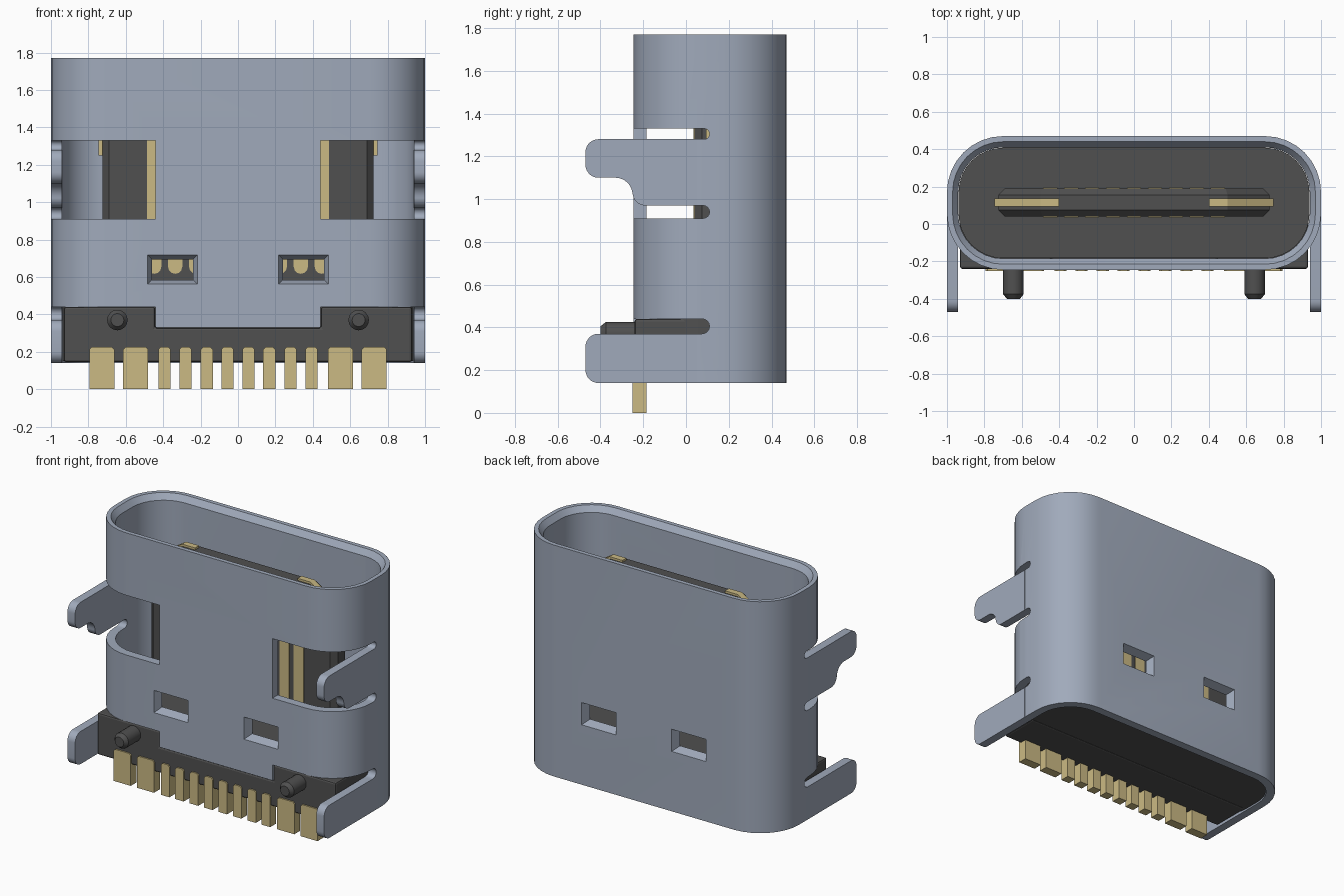
import bpy, bmesh, math

cube = bpy.data.objects.get("Cube")
if cube:
    bpy.data.objects.remove(cube, do_unlink=True)


def material(name, rgb):
    m = bpy.data.materials.new(name)
    m.diffuse_color = (*rgb, 1)
    m.use_nodes = True
    m.node_tree.nodes["Principled BSDF"].inputs["Base Color"].default_value = (*rgb, 1)
    return m


STEEL = material("blue grey steel", (0.352, 0.402, 0.497))
PLASTIC = material("dark plastic", (0.08, 0.08, 0.08))
GOLD = material("gold contact", (0.597, 0.491, 0.231))


def loft(name, rings, mat, tube=False, bevel=0, smooth=False):
    """Skin equal-length rings; cap the ends, or join last to first for a tube."""
    bm = bmesh.new()
    rows = [[bm.verts.new(p) for p in r] for r in rings]
    n = len(rows[0])
    pairs = list(zip(rows, rows[1:])) + ([(rows[-1], rows[0])] if tube else [])
    for a, b in pairs:
        for i in range(n):
            j = (i + 1) % n
            bm.faces.new((a[i], a[j], b[j], b[i]))
    if not tube:
        bm.faces.new(rows[0])
        bm.faces.new(rows[-1])
    bmesh.ops.recalc_face_normals(bm, faces=bm.faces)
    me = bpy.data.meshes.new(name)
    bm.to_mesh(me)
    bm.free()
    me.materials.append(mat)
    ob = bpy.data.objects.new(name, me)
    bpy.context.collection.objects.link(ob)
    if bevel:
        mod = ob.modifiers.new("edge_bevel", "BEVEL")
        mod.width, mod.segments, mod.limit_method = bevel, 2, "ANGLE"
    if smooth:
        smooth_shade(ob)
    return ob


def smooth_shade(ob):
    bpy.ops.object.select_all(action="DESELECT")
    ob.select_set(True)
    bpy.context.view_layer.objects.active = ob
    bpy.ops.object.shade_smooth_by_angle(angle=math.radians(30))


def prism(name, pts, axis, a, b, mat, **kw):
    """Extrude a flat outline along x, y or z from a to b."""
    place = {"x": lambda p, t: (t, p[0], p[1]),
             "y": lambda p, t: (p[0], t, p[1]),
             "z": lambda p, t: (p[0], p[1], t)}[axis]
    return loft(name, [[place(p, t) for p in pts] for t in (a, b)], mat, **kw)


def box(name, x, y, z, mat, **kw):
    pts = [(x[0], y[0]), (x[1], y[0]), (x[1], y[1]), (x[0], y[1])]
    return prism(name, pts, "z", z[0], z[1], mat, **kw)


def arc(cx, cy, r, a0, a1, n=8):
    return [(cx + r * math.cos(math.radians(a0 + (a1 - a0) * i / n)),
             cy + r * math.sin(math.radians(a0 + (a1 - a0) * i / n))) for i in range(n + 1)]


# Shell outline, shrunk inwards by d
X, Y0, Y1, R = 1.0, -0.245, 0.47, 0.3


def outline(d):
    pts = []
    for cx, cy, a in ((X - R, Y1 - R, 0), (R - X, Y1 - R, 90),
                      (R - X, Y0 + R, 180), (X - R, Y0 + R, 270)):
        pts += arc(cx, cy, R - d, a, a + 90)
    return pts


def ring(d, z):
    return [(x, y, z) for x, y in outline(d)]


# Metal shell with a chamfered mouth
shell = loft("shell", [ring(0, 0.14), ring(0, 1.77), ring(0.03, 1.77),
                       ring(0.06, 1.73), ring(0.06, 0.14)], STEEL, tube=True)


def span(s, a, b):
    return sorted((s * a, s * b))


# Cutters for side openings, slots and latch windows
cutters = [box("cut_front", (-0.46, 0.46), (-0.6, 0.0), (0, 0.33), STEEL)]
for s in (-1, 1):
    for z0, z1 in ((0.91, 1.33), (0, 0.44)):
        cutters.append(box("cut_side", span(s, 0.44, 1.2), (-0.6, 0.05), (z0, z1), STEEL))
    for z0, z1 in ((0.91, 0.97), (1.28, 1.33), (0.37, 0.44)):
        r = (z1 - z0) / 2
        pts = [(0.0, z1), (0.0, z0)] + arc(0.11 - r, z0 + r, r, -90, 90)
        cutters.append(prism("cut_slot", pts, "x", *span(s, 0.8, 1.2), STEEL))
    for ya, yb in ((-0.26, -0.17), (0.485, 0.395)):
        rings = [[(s * 0.351 + i * w, y, 0.64 + j * h)
                  for i, j in ((-1, -1), (1, -1), (1, 1), (-1, 1))]
                 for y, w, h in ((ya, 0.139, 0.084), (yb, 0.104, 0.049))]
        cutters.append(loft("cut_window", rings, STEEL))

bpy.ops.object.select_all(action="DESELECT")
bpy.context.view_layer.objects.active = shell
shell.select_set(True)
for c in cutters:
    c.hide_render = True
    mod = shell.modifiers.new("cut", "BOOLEAN")
    mod.operation, mod.solver, mod.object = "DIFFERENCE", "EXACT", c
    bpy.ops.object.modifier_apply(modifier=mod.name)
    bpy.data.objects.remove(c, do_unlink=True)
smooth_shade(shell)

# Mounting legs, flush with the shell sides
upper = ([(0.052, 1.28)] + arc(-0.41, 1.22, 0.06, 90, 180) + arc(-0.41, 1.16, 0.06, 180, 270)
         + arc(-0.33, 1.02, 0.08, 90, 0) + arc(-0.19, 1.03, 0.06, 180, 270) + [(0.052, 0.97)])
lower = ([(0.052, 0.37)] + arc(-0.41, 0.31, 0.06, 90, 180)
         + arc(-0.41, 0.20, 0.06, 180, 270) + [(0.052, 0.14)])
for s, side in ((-1, "right"), (1, "left")):
    prism("upper_leg_" + side, upper, "x", *span(s, 0.94, 1.0), STEEL, smooth=True)
    prism("lower_leg_" + side, lower, "x", *span(s, 0.94, 1.0), STEEL, smooth=True)

# Plastic base inside the shell, and its exposed front step
prism("base", outline(0.062), "z", 0.15, 0.58, PLASTIC, smooth=True)
front = [(-0.93, 0.145), (0.93, 0.145), (0.93, 0.44), (0.443, 0.44), (0.443, 0.328),
         (-0.443, 0.328), (-0.443, 0.44), (-0.93, 0.44)]
prism("base_front", front, "y", -0.24, 0.05, PLASTIC, bevel=0.012)

# Locating pegs with chamfered tips
for s, side in ((-1, "right"), (1, "left")):
    rings = [[(x, y, z) for x, z in arc(s * 0.645, 0.37, r, 0, 337.5, 15)]
             for y, r in ((-0.2, 0.055), (-0.375, 0.055), (-0.4, 0.035))]
    loft("peg_" + side, rings, PLASTIC, smooth=True)

# Tongue with sloped corners and a thinner tip
tongue = [(-0.725, 0.5), (0.725, 0.5), (0.725, 1.45), (0.5, 1.6), (-0.5, 1.6), (-0.725, 1.45)]
inner = [(-0.69, 0.5), (0.69, 0.5), (0.69, 1.43), (0.49, 1.565), (-0.49, 1.565), (-0.69, 1.43)]
loft("tongue", [[(x, y, z) for x, z in pts] for y, pts in
                ((0.04, inner), (0.075, tongue), (0.155, tongue), (0.19, inner))], PLASTIC)

# Gold plates along the tongue corners
for s, side in ((-1, "right"), (1, "left")):
    pts = [(0.4, 1.25), (0.745, 1.25), (0.745, 1.46), (0.5, 1.615), (0.4, 1.615)]
    prism("tongue_plate_" + side, [(s * x, z) for x, z in pts], "y", 0.093, 0.137, GOLD)

# Contact strips on both tongue faces
for k in range(-4, 5):
    x = k * 0.112
    pts = arc(x, 0.655, 0.038, 180, 360, 6) + [(x + 0.038, 1.5), (x - 0.038, 1.5)]
    prism("contact_front", pts, "y", 0.034, 0.05, GOLD)
    prism("contact_back", pts, "y", 0.18, 0.196, GOLD)

# Solder pins along the front edge
for x, w in ((0.728, 0.067), (0.547, 0.067), (0.393, 0.033), (0.281, 0.033),
             (0.168, 0.033), (0.056, 0.033)):
    for s in (-1, 1):
        c = s * x
        pts = [(c - w, 0), (c + w, 0), (c + w, 0.212), (c + w - 0.013, 0.225),
               (c - w + 0.013, 0.225), (c - w, 0.212)]
        prism("solder_pin", pts, "y", -0.25, -0.185, GOLD)
